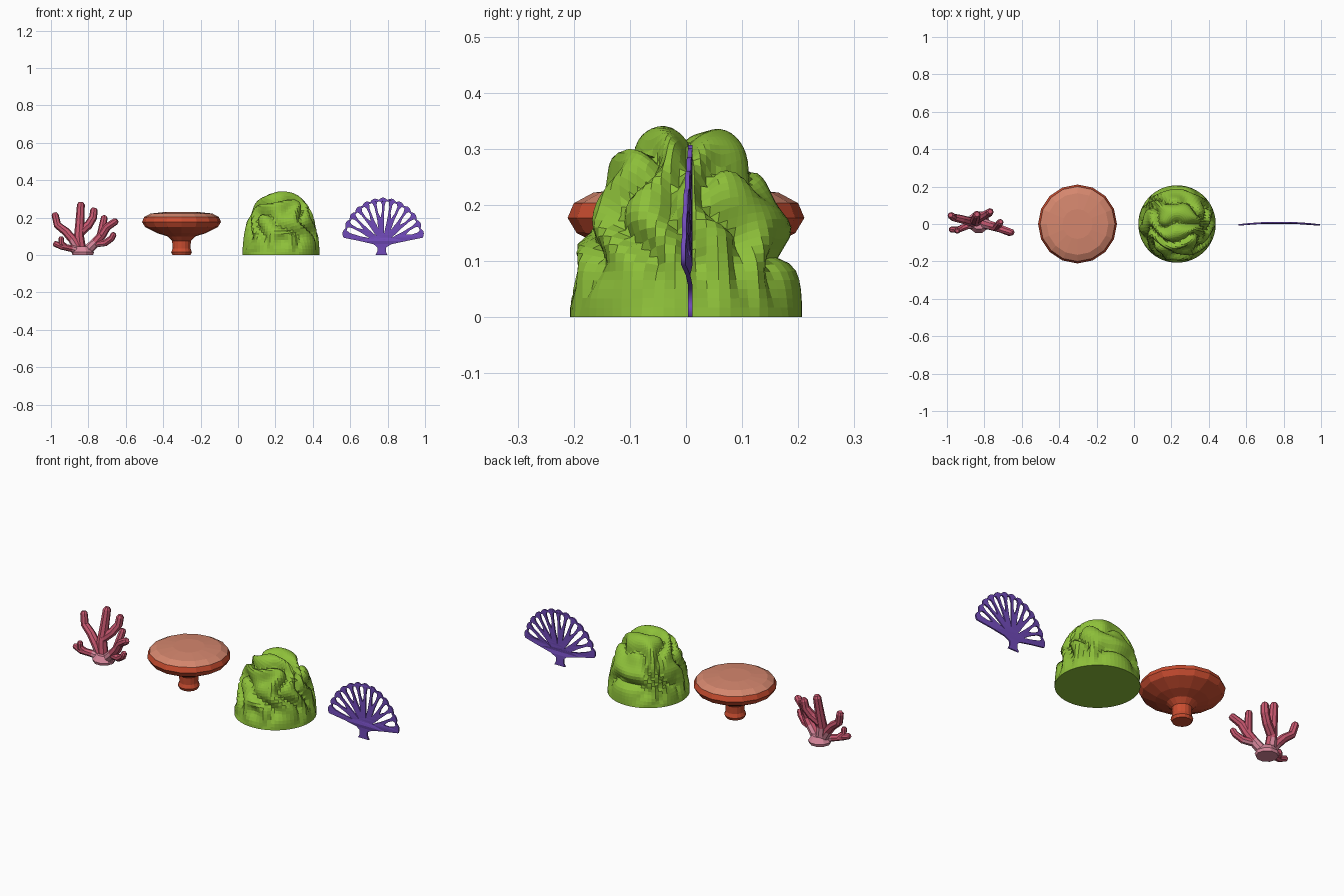
import bpy, bmesh, math
from mathutils import Vector, noise

if "Cube" in bpy.data.objects:
    bpy.data.objects.remove(bpy.data.objects["Cube"])


def mat(name, rgb):
    m = bpy.data.materials.new(name)
    m.diffuse_color = (*rgb, 1)
    m.use_nodes = True
    m.node_tree.nodes["Principled BSDF"].inputs["Base Color"].default_value = m.diffuse_color
    return m


ROSE = mat("rose", (0.58, 0.095, 0.16))
PINK = mat("light pink", (0.70, 0.25, 0.34))
RED = mat("orange red", (0.60, 0.075, 0.03))
SALMON = mat("salmon", (0.66, 0.24, 0.155))
GREEN = mat("green", (0.27, 0.53, 0.042))
PURPLE = mat("purple", (0.165, 0.07, 0.49))


def finish(name, bm, *mats, rule=None):
    bmesh.ops.recalc_face_normals(bm, faces=bm.faces)
    bm.normal_update()
    if rule:
        for f in bm.faces:
            f.material_index = int(rule(f))
    me = bpy.data.meshes.new(name)
    bm.to_mesh(me)
    bm.free()
    for m in mats:
        me.materials.append(m)
    ob = bpy.data.objects.new(name, me)
    bpy.context.collection.objects.link(ob)
    return ob


def loft(bm, rings):
    """Skin closed rings of points and cap both ends."""
    vs = [[bm.verts.new(p) for p in r] for r in rings]
    for a, b in zip(vs, vs[1:]):
        n = len(a)
        for i in range(n):
            bm.faces.new((a[i], a[(i + 1) % n], b[(i + 1) % n], b[i]))
    bm.faces.new(vs[0][::-1])
    bm.faces.new(vs[-1])


def circle(c, r, n, q=None):
    pts = []
    for i in range(n):
        a = 2 * math.pi * i / n
        v = Vector((r * math.cos(a), r * math.sin(a), 0))
        pts.append(Vector(c) + (q @ v if q else v))
    return pts


def tube(bm, path, r0, r1, n=8):
    """Tapered branch with a rounded knob at its end."""
    p = [Vector(v) for v in path]
    d_end = (p[-1] - p[-2]).normalized()
    radii = [r0 + (r1 - r0) * i / (len(p) - 1) for i in range(len(p))]
    p.append(p[-1] + d_end * r1 * 0.6)
    radii.append(r1 * 0.6)
    rings = []
    for i, c in enumerate(p):
        d = p[min(i + 1, len(p) - 1)] - p[max(i - 1, 0)]
        rings.append(circle(c, radii[i], n, Vector((0, 0, 1)).rotation_difference(d)))
    loft(bm, rings)


# Branching coral
bm = bmesh.new()
loft(bm, [circle((-0.83, 0.01, z), r, 10) for r, z in ((0.055, 0), (0.06, 0.015), (0.04, 0.045))])
branches = [
    # tall centre pair
    ([(-0.84, 0.015, 0.02), (-0.85, 0.02, 0.10), (-0.845, 0.035, 0.18), (-0.84, 0.05, 0.27)], 0.030, 0.021),
    ([(-0.845, 0.025, 0.12), (-0.80, 0.045, 0.16), (-0.775, 0.06, 0.20), (-0.77, 0.065, 0.24)], 0.025, 0.020),
    # left branch
    ([(-0.85, 0.01, 0.03), (-0.885, 0.015, 0.085), (-0.92, 0.025, 0.125), (-0.965, 0.035, 0.16), (-0.978, 0.045, 0.215)], 0.026, 0.019),
    # low left twig
    ([(-0.84, 0.0, 0.02), (-0.89, -0.01, 0.035), (-0.94, -0.03, 0.045), (-0.978, -0.03, 0.06)], 0.020, 0.016),
    ([(-0.92, -0.02, 0.04), (-0.945, -0.035, 0.065), (-0.945, -0.037, 0.09)], 0.017, 0.015),
    # right branch with forks
    ([(-0.81, 0.005, 0.02), (-0.76, -0.01, 0.07), (-0.725, -0.02, 0.11), (-0.70, -0.03, 0.15), (-0.655, -0.045, 0.18)], 0.027, 0.019),
    ([(-0.735, -0.02, 0.10), (-0.725, -0.005, 0.15), (-0.715, 0.01, 0.20)], 0.022, 0.018),
    ([(-0.765, -0.01, 0.06), (-0.71, -0.03, 0.065), (-0.675, -0.045, 0.09), (-0.665, -0.05, 0.11)], 0.020, 0.016),
]
for path, r0, r1 in branches:
    tube(bm, path, r0, r1)
finish("branching_coral", bm, ROSE, PINK,
       rule=lambda f: f.calc_center_median().z < 0.06 and f.calc_center_median().x > -0.9)

# Table coral
bm = bmesh.new()
profile = [(0.048, 0), (0.055, 0.015), (0.048, 0.035), (0.05, 0.075), (0.075, 0.10),
           (0.13, 0.117), (0.195, 0.15), (0.211, 0.177), (0.20, 0.203), (0.165, 0.222), (0.08, 0.231)]
loft(bm, [circle((-0.302, 0, z), r, 16) for r, z in profile])
finish("table_coral", bm, RED, SALMON, rule=lambda f: f.normal.z > 0.75)

# Brain coral: dome with winding grooves
bm = bmesh.new()
rings = []
for j in range(33):
    t = math.radians(88.5) * j / 32
    ring = []
    for p in circle((0, 0, 0.345 * math.sin(t)), 0.207 * math.cos(t) ** 0.8, 64):
        wind = noise.noise(p * 7) - noise.noise(Vector((0, 0.07, 2.4)))
        phase = 33 * (p.y - 0.01) + 6 * p.x + 3.0 * wind
        groove = 1 - abs(math.sin(phase))
        fade = min(1, p.z / 0.12)
        out = (p - Vector((0, 0, 0.06))).normalized()
        ring.append(p - out * fade * 0.04 * groove + Vector((0.23, 0, 0)))
    rings.append(ring)
loft(bm, rings)
finish("brain_coral", bm, GREEN)

# Sea fan: flat outline with slots, extruded and gently bowed
def fan(a, f):
    a = math.radians(a)
    return (0.776 + 0.224 * f * math.cos(a), 0.06 + 0.247 * f * math.sin(a))


LOBES, A0, A1 = 13, 8, 172
STEP = (A1 - A0) / LOBES
outline = [(0.735, 0), (0.80, 0), (0.79, 0.02), (0.79, 0.04), (0.82, 0.058), (0.90, 0.075)]
for i in range(LOBES):                      # scalloped rim
    for k in range(5):
        outline.append(fan(A0 + STEP * (i + k / 5), 0.955 + 0.045 * math.sin(math.pi * k / 5)))
outline += [fan(A1, 0.955), (0.65, 0.075), (0.725, 0.058), (0.745, 0.04), (0.745, 0.02)]

loops = [outline]
for i in range(1, LOBES):                   # alternate long and short slots
    a = A0 + STEP * i
    start = 0.58 if i % 2 else (0.24 if i % 4 else 0.36)
    end = 0.92
    right, left = [], []
    for k in range(7):
        f = start + (end - start) * k / 6
        w = 0.33 * STEP * min(1, (k + 0.3) / 2.5) * (0.55 if k == 6 else 1)
        right.append(fan(a - w, f))
        left.append(fan(a + w, f))
    loops.append(right + left[::-1])

cu = bpy.data.curves.new("fan_outline", 'CURVE')
cu.dimensions = '2D'
cu.fill_mode = 'BOTH'
cu.extrude = 0.004
for pts in loops:
    s = cu.splines.new('POLY')
    s.points.add(len(pts) - 1)
    for sp, (x, z) in zip(s.points, pts):
        sp.co = (x, z, 0, 1)
    s.use_cyclic_u = True
tmp = bpy.data.objects.new("fan_outline", cu)
bpy.context.collection.objects.link(tmp)
dg = bpy.context.evaluated_depsgraph_get()
me = bpy.data.meshes.new_from_object(tmp.evaluated_get(dg))
bm = bmesh.new()
bm.from_mesh(me)
bpy.data.objects.remove(tmp)
bmesh.ops.remove_doubles(bm, verts=bm.verts, dist=0.0003)
for v in bm.verts:
    x, z, d = v.co
    v.co = (x, 0.008 - 0.014 * ((x - 0.776) / 0.224) ** 2 - d, z)
finish("sea_fan", bm, PURPLE)
